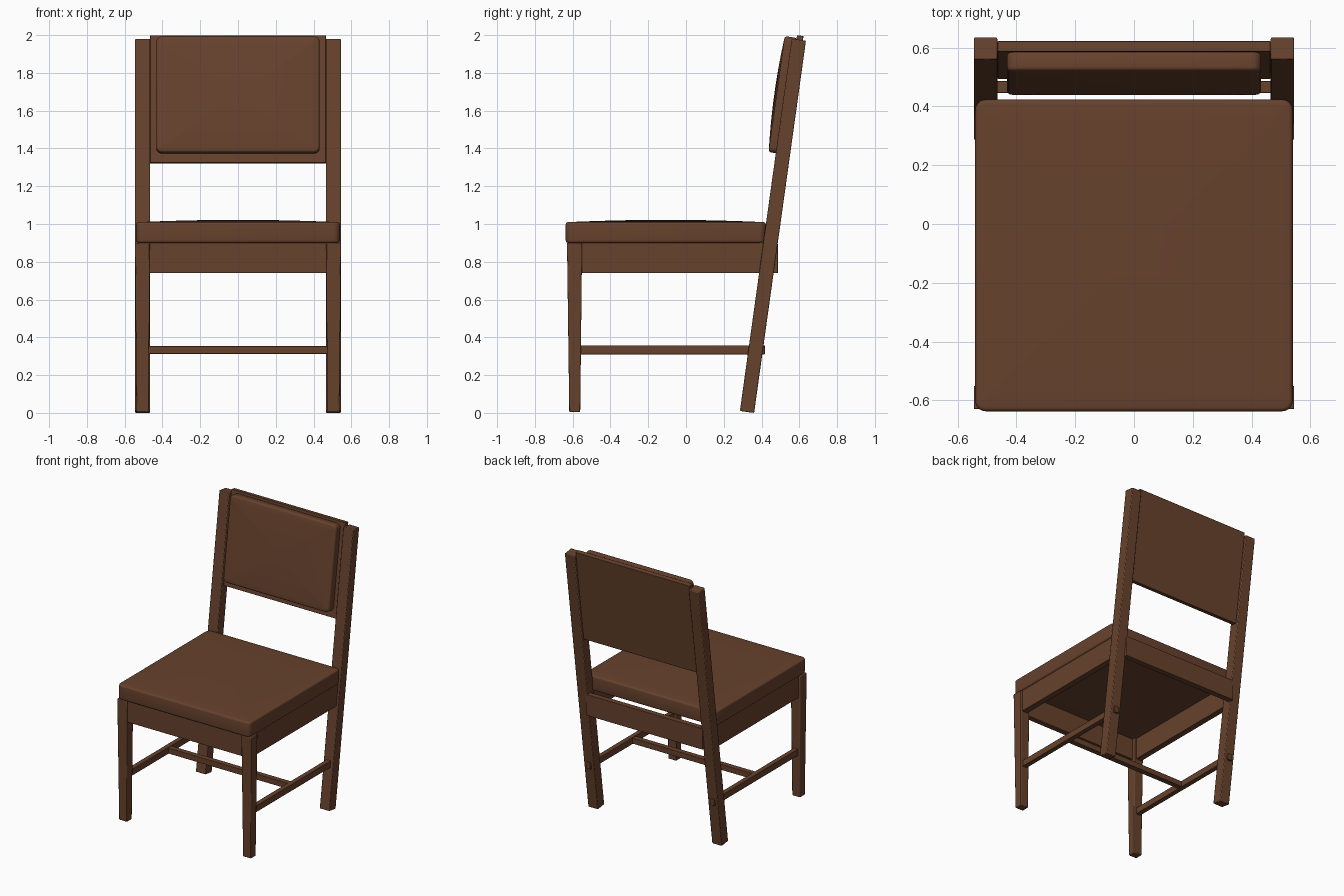
import bpy, bmesh, math
from mathutils import Matrix, Vector

if "Cube" in bpy.data.objects:
    bpy.data.objects.remove(bpy.data.objects["Cube"])

wood = bpy.data.materials.new("brown wood")
wood.diffuse_color = (0.135, 0.054, 0.026, 1)
wood.use_nodes = True
wood.node_tree.nodes["Principled BSDF"].inputs["Base Color"].default_value = wood.diffuse_color

# Frame of the leaning back: x = width, y = along the post, z = towards the front
LEAN = math.atan2(0.275, 1.975)
BACK = Matrix.Translation((0, 0.323, 0.005)) @ Matrix.Rotation(math.pi / 2 - LEAN, 4, 'X')


def finish(name, bm, matrix, bevel=0.0):
    bmesh.ops.recalc_face_normals(bm, faces=bm.faces)
    me = bpy.data.meshes.new(name)
    bm.transform(matrix)
    bm.to_mesh(me)
    bm.free()
    me.materials.append(wood)
    ob = bpy.data.objects.new(name, me)
    bpy.context.collection.objects.link(ob)
    if bevel:
        mod = ob.modifiers.new("edge", 'BEVEL')
        mod.width, mod.segments = bevel, 2
    bpy.ops.object.select_all(action='DESELECT')
    ob.select_set(True)
    bpy.context.view_layer.objects.active = ob
    bpy.ops.object.shade_smooth_by_angle(angle=math.radians(35))
    return ob


def box(name, lo, hi, matrix=Matrix(), bevel=0.005, foot=None):
    """Box between two corners; foot = (x0, x1, y0, y1) reshapes the lower end."""
    lo, hi = Vector(lo), Vector(hi)
    bm = bmesh.new()
    bmesh.ops.create_cube(bm, size=1)
    for v in bm.verts:
        low = v.co.z < 0
        right, back = v.co.x > 0, v.co.y > 0
        v.co = [lo[i] + (v.co[i] + 0.5) * (hi[i] - lo[i]) for i in range(3)]
        if foot and low:
            v.co.x, v.co.y = foot[right], foot[2 + back]
    return finish(name, bm, matrix, bevel)


def cushion(name, w, d, h, crown, dip, radius, matrix):
    """Rounded slab lofted from rounded rectangles, domed on top."""
    def ring(bm, inset, scale, z):
        r = max(radius - inset, 0.004)
        hw, hd = w / 2 - inset, d / 2 - inset
        pts = []
        for k, (sx, sy) in enumerate([(1, 1), (-1, 1), (-1, -1), (1, -1)]):
            for s in range(6):
                a = (k + s / 5) * math.pi / 2
                pts.append((sx * (hw - r) + r * math.cos(a), sy * (hd - r) + r * math.sin(a)))
        return [bm.verts.new((x * scale, y * scale, z)) for x, y in pts]

    e = 0.014
    arc = [i * math.pi / 8 for i in range(5)]
    dome = [0.9, 0.75, 0.55, 0.35, 0.15]
    prof = [(e, s, -dip * (1 - s * s)) for s in reversed(dome)]
    prof += [(e * (1 - math.sin(a)), 1, e * (1 - math.cos(a))) for a in arc]
    prof += [(e * (1 - math.cos(a)), 1, h - e + e * math.sin(a)) for a in arc]
    prof += [(e, s, h + crown * (1 - s * s)) for s in dome]
    bm = bmesh.new()
    rings = [ring(bm, *p) for p in prof]
    for a, b in zip(rings, rings[1:]):
        for i in range(len(a)):
            j = (i + 1) % len(a)
            bm.faces.new((a[i], a[j], b[j], b[i]))
    bm.faces.new(rings[0])
    bm.faces.new(rings[-1])
    return finish(name, bm, matrix)


# Seat
cushion("seat", 1.08, 1.06, 0.11, 0.012, 0.004, 0.035, Matrix.Translation((0, -0.107, 0.9)))

# Legs, side aprons and side stretchers on both sides
for side, s in (("left", -1), ("right", 1)):
    def span(a, b):
        return (a, b) if s > 0 else (-b, -a)
    x0, x1 = span(0.467, 0.545)
    f0, f1 = span(0.472, 0.538)
    box(side + "_front_leg", (x0, -0.63, 0.004), (x1, -0.55, 0.9), foot=(f0, f1, -0.618, -0.56))
    x0, x1 = span(0.465, 0.545)
    box(side + "_rear_leg", (x0, 0.0, -0.038), (x1, 1.99, 0.038), BACK)
    x0, x1 = span(0.485, 0.53)
    box(side + "_apron", (x0, -0.56, 0.74), (x1, 0.43, 0.903), bevel=0.003)
    x0, x1 = span(0.487, 0.523)
    box(side + "_stretcher", (x0, -0.57, 0.31), (x1, 0.418, 0.358), bevel=0.003)

# Front and rear aprons, cross stretcher
box("front_apron", (-0.475, -0.618, 0.74), (0.475, -0.575, 0.903), bevel=0.003)
box("rear_apron", (-0.475, 0.445, 0.74), (0.475, 0.487, 0.895), bevel=0.003)
box("cross_stretcher", (-0.49, -0.115, 0.312), (0.49, -0.075, 0.354), bevel=0.003)

# Back panel and its padded front
box("back_panel", (-0.465, 1.33, -0.022), (0.465, 2.012, 0.013), BACK, bevel=0.003)
cushion("back_pad", 0.865, 0.62, 0.066, 0.012, 0.0, 0.03,
        BACK @ Matrix.Translation((0, 1.688, 0.011)))
